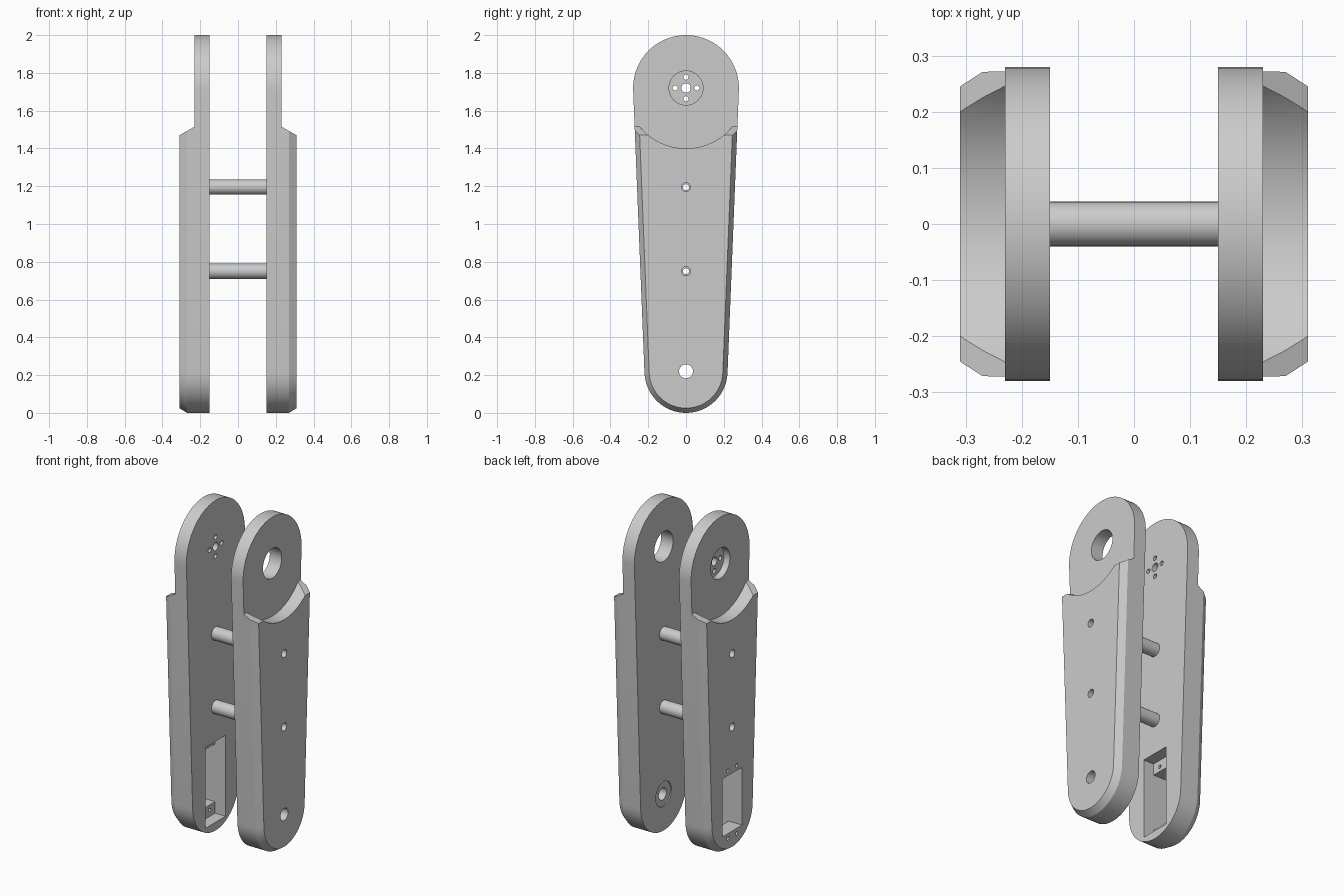
import bpy, bmesh
from math import asin, cos, sin, pi, radians

cube = bpy.data.objects.get("Cube")
if cube:
    bpy.data.objects.remove(cube)

grey = bpy.data.materials.new("light_grey")
grey.use_nodes = True
colour = (0.6, 0.6, 0.6, 1)
grey.diffuse_color = colour
grey.node_tree.nodes["Principled BSDF"].inputs["Base Color"].default_value = colour

TOP_Z, TOP_R = 1.72, 0.28
LOW_Z, LOW_R = 0.22, 0.22
ROD_HEIGHTS = (0.75, 1.195)


def arc(y, z, r, start, end, steps):
    return [(y + r * cos(start + (end - start) * i / steps),
             z + r * sin(start + (end - start) * i / steps)) for i in range(steps + 1)]


def circle(y, z, r, sides=40):
    return arc(y, z, r, 0, 2 * pi, sides)[:-1]


def box(half_y, z0, z1):
    return [(-half_y, z0), (half_y, z0), (half_y, z1), (-half_y, z1)]


def outline(inset=0):
    # Tapered link outline: a large arc above and a small arc below
    t = asin((TOP_R - LOW_R) / (TOP_Z - LOW_Z))
    return (arc(0, TOP_Z, TOP_R - inset, -t, pi + t, 40)
            + arc(0, LOW_Z, LOW_R - inset, pi + t, 2 * pi - t, 32))


def loft(name, rings):
    # Solid through matching cross-sections, each given as (x, points)
    bm = bmesh.new()
    loops = [[bm.verts.new((x, y, z)) for y, z in pts] for x, pts in rings]
    for a, b in zip(loops, loops[1:]):
        for i in range(len(a)):
            j = (i + 1) % len(a)
            bm.faces.new((a[i], a[j], b[j], b[i]))
    bm.faces.new(loops[0])
    bm.faces.new(loops[-1])
    bmesh.ops.recalc_face_normals(bm, faces=bm.faces)
    mesh = bpy.data.meshes.new(name)
    bm.to_mesh(mesh)
    bm.free()
    mesh.materials.append(grey)
    obj = bpy.data.objects.new(name, mesh)
    bpy.context.collection.objects.link(obj)
    return obj


def prism(x0, x1, pts, name="cutter"):
    return loft(name, [(x0, pts), (x1, pts)])


def carve(obj, cutters):
    # Subtract the cutters, bake the result and shade it
    for c in cutters:
        c.hide_render = True
        mod = obj.modifiers.new("cut", "BOOLEAN")
        mod.operation = "DIFFERENCE"
        mod.solver = "EXACT"
        mod.object = c
    bpy.context.view_layer.update()
    graph = bpy.context.evaluated_depsgraph_get()
    baked = bpy.data.meshes.new_from_object(obj.evaluated_get(graph))
    obj.modifiers.clear()
    obj.data = baked
    for c in cutters:
        bpy.data.objects.remove(c)
    bpy.ops.object.select_all(action="DESELECT")
    obj.select_set(True)
    bpy.context.view_layer.objects.active = obj
    bpy.ops.object.shade_smooth_by_angle(angle=radians(25))


def side_plate(name, s):
    # Thick plate with a chamfered outer rim
    plate = loft(name, [(s * 0.15, outline()), (s * 0.27, outline()),
                        (s * 0.31, outline(0.025))])
    # Round step and sloping shoulders that thin the head
    cuts = [prism(s * 0.23, s * 0.4, circle(0, TOP_Z, 0.32, 72)),
            loft("cutter", [(s * 0.23, box(0.5, 1.515, 2.2)),
                            (s * 0.39, box(0.5, 1.425, 2.2))])]
    # Bolt holes in line with the rods
    cuts += [prism(s * 0.1, s * 0.4, circle(0, z, 0.024, 20)) for z in ROD_HEIGHTS]
    return plate, cuts


# Left plate: open bearing hole and pivot hole with a shallow inner recess
plate, cuts = side_plate("left_plate", 1)
cuts += [prism(0.1, 0.4, circle(0, TOP_Z, 0.09)),
         prism(0.1, 0.4, circle(0, LOW_Z, 0.037)),
         prism(0.1, 0.157, circle(0, LOW_Z, 0.075))]
carve(plate, cuts)

# Right plate: round horn recess with screw holes, and a stepped motor pocket
plate, cuts = side_plate("right_plate", -1)
cuts += [prism(-0.4, -0.19, circle(0, TOP_Z, 0.092)),
         prism(-0.4, -0.1, circle(0, TOP_Z, 0.025, 20)),
         prism(-0.22, -0.1, box(0.095, 0.05, 0.54)),
         prism(-0.4, -0.1, box(0.0945, 0.12, 0.47))]
for dy, dz in ((1, 0), (-1, 0), (0, 1), (0, -1)):
    cuts.append(prism(-0.4, -0.1, circle(0.057 * dy, TOP_Z + 0.057 * dz, 0.014, 16)))
for y in (-0.042, 0.042):
    for z in (0.09, 0.5):
        cuts.append(prism(-0.4, -0.18, circle(y, z, 0.011, 12)))
carve(plate, cuts)

# Hollow spacer rods between the plates
for name, z in zip(("lower_rod", "upper_rod"), ROD_HEIGHTS):
    rod = prism(-0.15, 0.15, circle(0, z, 0.04, 32), name)
    carve(rod, [prism(-0.4, 0.4, circle(0, z, 0.016, 20))])
